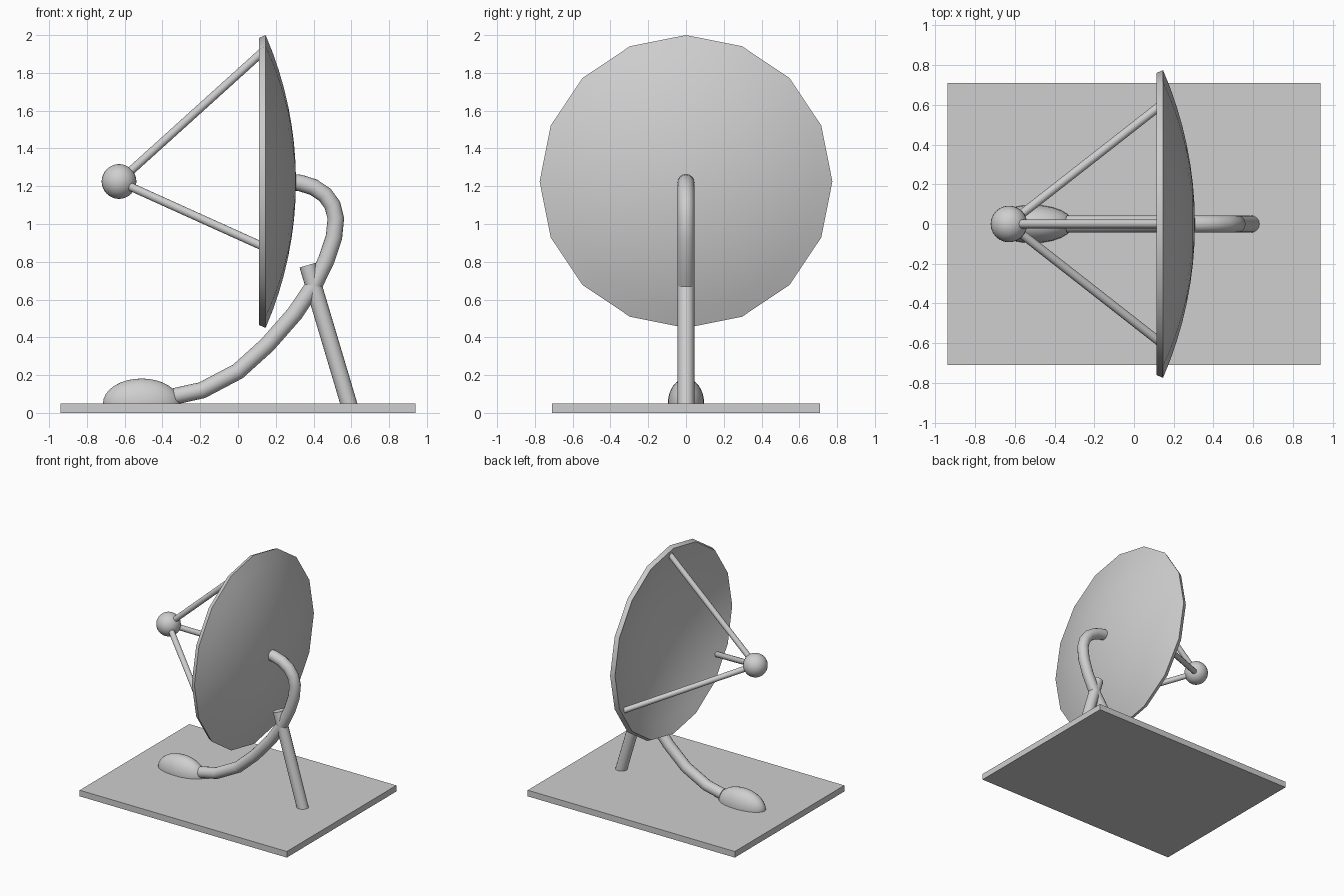
import bpy, bmesh, math
from mathutils import Vector, Matrix

default_cube = bpy.data.objects.get("Cube")
if default_cube:
    bpy.data.objects.remove(default_cube, do_unlink=True)

GREY = (0.62, 0.62, 0.62, 1)
grey = bpy.data.materials.new("light grey")
grey.use_nodes = True
grey.diffuse_color = GREY
grey.node_tree.nodes["Principled BSDF"].inputs["Base Color"].default_value = GREY


def finish(name, bm, smooth=True):
    bmesh.ops.recalc_face_normals(bm, faces=bm.faces)
    mesh = bpy.data.meshes.new(name)
    bm.to_mesh(mesh)
    bm.free()
    mesh.materials.append(grey)
    obj = bpy.data.objects.new(name, mesh)
    bpy.context.collection.objects.link(obj)
    if smooth:
        bpy.ops.object.select_all(action='DESELECT')
        obj.select_set(True)
        bpy.context.view_layer.objects.active = obj
        bpy.ops.object.shade_smooth_by_angle(angle=math.radians(35))
    return obj


def rod(name, start, end, radius):
    start, end = Vector(start), Vector(end)
    axis = end - start
    place = Matrix.Translation((start + end) / 2) @ axis.to_track_quat('Z', 'Y').to_matrix().to_4x4()
    bm = bmesh.new()
    bmesh.ops.create_cone(bm, cap_ends=True, segments=16, radius1=radius,
                          radius2=radius, depth=axis.length, matrix=place)
    return finish(name, bm)


def tube(name, path, radius, sides=16):
    # Sweep a ring along a path lying in the xz plane
    bm = bmesh.new()
    points = [Vector((x, 0, z)) for x, z in path]
    side = Vector((0, 1, 0))
    rings = []
    for i, p in enumerate(points):
        tangent = (points[min(i + 1, len(points) - 1)] - points[max(i - 1, 0)]).normalized()
        up = tangent.cross(side)
        turns = [math.tau * k / sides for k in range(sides)]
        rings.append([bm.verts.new(p + radius * (math.cos(a) * side + math.sin(a) * up)) for a in turns])
    for a, b in zip(rings, rings[1:]):
        for k in range(sides):
            n = (k + 1) % sides
            bm.faces.new((a[k], a[n], b[n], b[k]))
    bm.faces.new(rings[0])
    bm.faces.new(rings[-1])
    return finish(name, bm)


# Ground plate
bm = bmesh.new()
bmesh.ops.create_cube(bm, size=1, matrix=Matrix.Translation((0, 0, 0.025)) @ Matrix.Diagonal((1.88, 1.42, 0.05, 1)))
finish("base_plate", bm, smooth=False)

# Dish: a thick spherical cap turned around the x axis
CENTRE_Z, BACK_X, CURVE_R, THICK = 1.225, 0.307, 1.95, 0.037
RIM, STEPS = math.asin(0.775 / CURVE_R), 8
arc = [RIM * i / STEPS for i in range(STEPS + 1)]
profile = [(CURVE_R, a) for a in arc] + [(CURVE_R - THICK, a) for a in reversed(arc)]
bm = bmesh.new()
verts = [bm.verts.new((BACK_X - CURVE_R + r * math.cos(a), 0, CENTRE_Z + r * math.sin(a))) for r, a in profile]
edges = [bm.edges.new(pair) for pair in zip(verts, verts[1:])]
bmesh.ops.spin(bm, geom=verts + edges, cent=(0, 0, CENTRE_Z), axis=(1, 0, 0),
               angle=math.tau, steps=16, use_merge=False)
bmesh.ops.remove_doubles(bm, verts=bm.verts, dist=0.0005)
finish("dish", bm)

# Receiver ball and its three struts
BALL = (-0.63, 0, CENTRE_Z)
bm = bmesh.new()
bmesh.ops.create_uvsphere(bm, u_segments=24, v_segments=16, radius=0.092, matrix=Matrix.Translation(BALL))
finish("receiver_ball", bm)
for i, name in enumerate(("top_strut", "left_strut", "right_strut")):
    a = math.tau * i / 3
    rod(name, BALL, (0.145, 0.7 * math.sin(a), CENTRE_Z + 0.7 * math.cos(a)), 0.022)

# Curved arm carrying the dish
tube("curved_arm", [(0.28, 1.222), (0.33, 1.217), (0.40, 1.195), (0.46, 1.155), (0.50, 1.10),
                    (0.518, 1.03), (0.508, 0.93), (0.468, 0.81), (0.405, 0.68), (0.30, 0.525),
                    (0.155, 0.36), (0.0, 0.22), (-0.19, 0.12), (-0.335, 0.088)], 0.044)

# Slanted support leg
rod("support_leg", (0.368, 0, 0.782), (0.592, 0, 0.03), 0.044)

# Half-ellipsoid foot on the plate
bm = bmesh.new()
bmesh.ops.create_uvsphere(bm, u_segments=24, v_segments=16, radius=1,
                          matrix=Matrix.Translation((-0.51, 0, 0.05)) @ Matrix.Diagonal((0.205, 0.096, 0.132, 1)))
bmesh.ops.bisect_plane(bm, geom=bm.verts[:] + bm.edges[:] + bm.faces[:], plane_co=(0, 0, 0.049),
                       plane_no=(0, 0, 1), clear_inner=True)
finish("foot_mound", bm)
